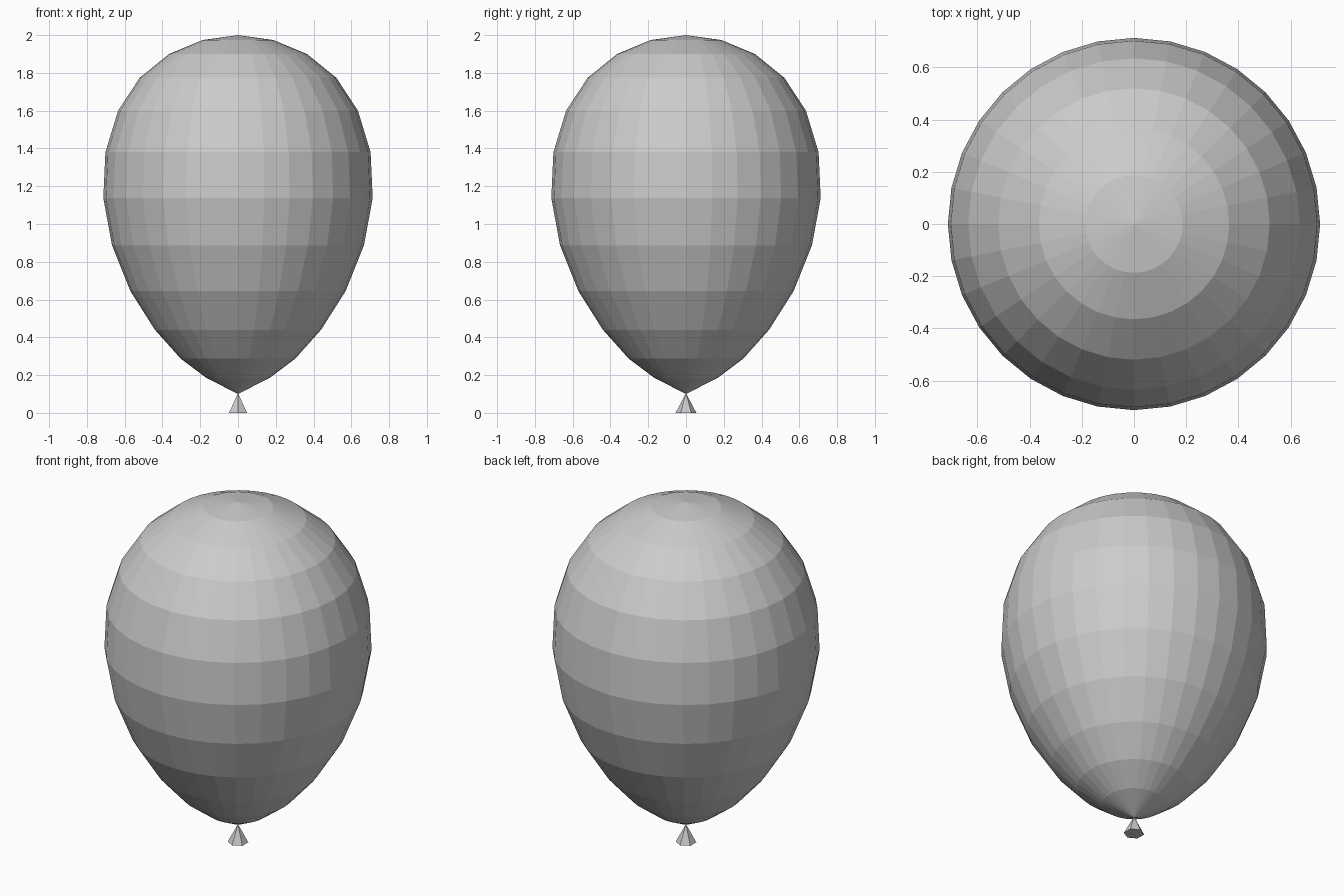
import bpy
import bmesh
from math import cos, sin, tau

if "Cube" in bpy.data.objects:
    bpy.data.objects.remove(bpy.data.objects["Cube"])


def add_object(name, bm):
    bmesh.ops.recalc_face_normals(bm, faces=bm.faces)
    mesh = bpy.data.meshes.new(name)
    bm.to_mesh(mesh)
    bm.free()
    obj = bpy.data.objects.new(name, mesh)
    bpy.context.collection.objects.link(obj)
    return obj


# Balloon body: a lathed egg profile with a pole at each end
SIDES = 32
BOTTOM, TOP = 0.1, 2.0
profile = [(0.167, 0.185), (0.303, 0.287), (0.44, 0.44), (0.57, 0.645),
           (0.667, 0.887), (0.713, 1.137), (0.702, 1.38), (0.635, 1.6),
           (0.52, 1.775), (0.365, 1.9), (0.187, 1.974)]
bm = bmesh.new()
rings = [[bm.verts.new((r * cos(tau * i / SIDES), r * sin(tau * i / SIDES), z))
          for i in range(SIDES)] for r, z in profile]
low = bm.verts.new((0, 0, BOTTOM))
high = bm.verts.new((0, 0, TOP))
for i in range(SIDES):
    j = (i + 1) % SIDES
    bm.faces.new((low, rings[0][j], rings[0][i]))
    bm.faces.new((high, rings[-1][i], rings[-1][j]))
    for a, b in zip(rings, rings[1:]):
        bm.faces.new((a[i], a[j], b[j], b[i]))
add_object("balloon_body", bm)

# Knot: a small six-sided cone with corners on the y axis
bm = bmesh.new()
base = [bm.verts.new((0.055 * sin(tau * i / 6), 0.055 * cos(tau * i / 6), 0))
        for i in range(6)]
tip = bm.verts.new((0, 0, 0.105))
bm.faces.new(base)
for i in range(6):
    bm.faces.new((base[i], base[(i + 1) % 6], tip))
add_object("balloon_knot", bm)
